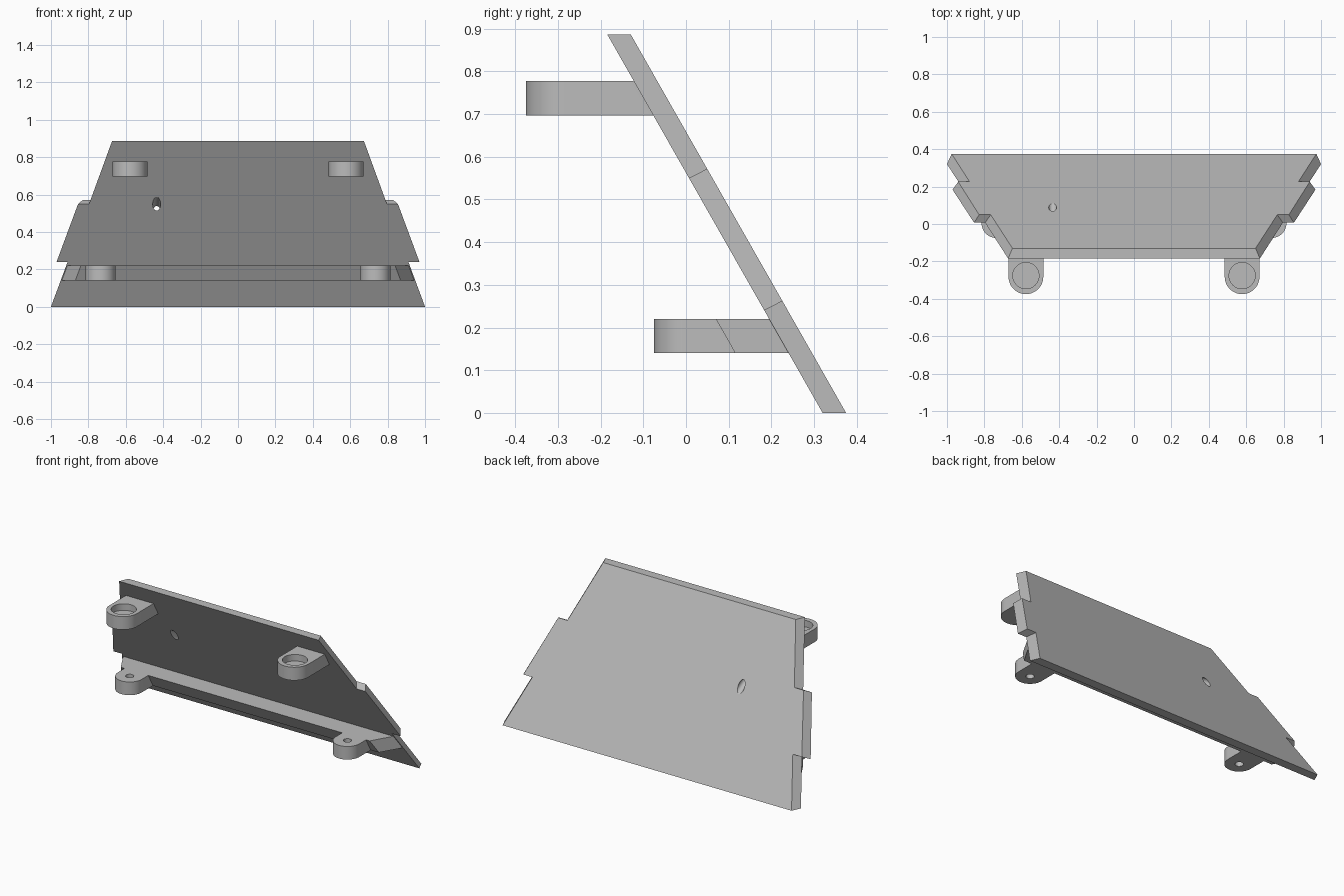
import bpy
import bmesh
from math import cos, sin, pi, radians
from mathutils import Vector

cube = bpy.data.objects.get("Cube")
if cube:
    bpy.data.objects.remove(cube, do_unlink=True)

grey = bpy.data.materials.new("plain grey")
grey.use_nodes = True
colour = (0.5, 0.5, 0.5, 1)
grey.diffuse_color = colour
grey.node_tree.nodes["Principled BSDF"].inputs["Base Color"].default_value = colour

SLOPE = 0.569


def front_y(z):
    """Depth of the leaning panel's front surface at height z."""
    return 0.32 - SLOPE * z


def loft(name, loop_a, loop_b):
    """Solid between two matching closed outlines."""
    bm = bmesh.new()
    a = [bm.verts.new(p) for p in loop_a]
    b = [bm.verts.new(p) for p in loop_b]
    bm.faces.new(a)
    bm.faces.new(b[::-1])
    for i in range(len(a)):
        j = (i + 1) % len(a)
        bm.faces.new((a[i], b[i], b[j], a[j]))
    bmesh.ops.recalc_face_normals(bm, faces=bm.faces)
    mesh = bpy.data.meshes.new(name)
    bm.to_mesh(mesh)
    bm.free()
    mesh.materials.append(grey)
    obj = bpy.data.objects.new(name, mesh)
    bpy.context.collection.objects.link(obj)
    return obj


def select(obj):
    bpy.ops.object.select_all(action="DESELECT")
    obj.select_set(True)
    bpy.context.view_layer.objects.active = obj


def drill(obj, centre, radius, depth, tilt=0):
    """Cut a round hole, then drop the cutter."""
    bpy.ops.mesh.primitive_cylinder_add(vertices=48, radius=radius, depth=depth,
                                        location=centre, rotation=(tilt, 0, 0))
    cutter = bpy.context.object
    cutter.data.materials.append(grey)
    cutter.hide_render = True
    select(obj)
    mod = obj.modifiers.new("hole", "BOOLEAN")
    mod.operation = "DIFFERENCE"
    mod.solver = "EXACT"
    mod.object = cutter
    bpy.ops.object.modifier_apply(modifier=mod.name)
    bpy.data.objects.remove(cutter, do_unlink=True)
    bpy.ops.object.shade_smooth_by_angle(angle=radians(30))


def symmetric(half, offset):
    """Mirror a half outline (x, z) and lay it on the leaning plane."""
    full = half + [(-x, z) for x, z in reversed(half)]
    return [(x, front_y(z) + offset, z) for x, z in full]


# Leaning panel with side tabs and bevelled ends
panel_front = [(1, 0), (0.911, 0.24), (0.97, 0.24),
               (0.855, 0.55), (0.796, 0.55), (0.673, 0.887)]
panel_back = [(0.975, 0), (0.879, 0.262), (0.94, 0.262),
              (0.828, 0.572), (0.766, 0.572), (0.65, 0.887)]
panel = loft("panel", symmetric(panel_front, 0), symmetric(panel_back, 0.055))
drill(panel, Vector((-0.435, front_y(0.515) + 0.02, 0.527)), 0.021, 0.2, radians(60))

# Shelf rib across the lower front
loft("shelf_rib",
     symmetric([(0.945, 0.14), (0.915, 0.22)], 0.005),
     symmetric([(0.87, 0.14), (0.84, 0.22)], -0.125))


def lug(name, x, y, radius, low, high, offset):
    """Round-nosed block whose rear follows the leaning plane."""
    def outline(z):
        arc = [(x + radius * cos(pi + pi * i / 24), y + radius * sin(pi + pi * i / 24), z)
               for i in range(25)]
        rear = front_y(z) + offset
        return arc + [(x + radius, rear, z), (x - radius, rear, z)]
    return loft(name, outline(low), outline(high))


for side, sx in (("left", 1), ("right", -1)):
    # Upper lugs with a shallow round socket
    upper = lug(side + "_upper_lug", sx * 0.578, -0.282, 0.093, 0.697, 0.777, 0.005)
    drill(upper, (sx * 0.578, -0.276, 0.787), 0.07, 0.1)
    # Lower lugs with a small through hole
    lower = lug(side + "_lower_lug", sx * 0.735, 0.005, 0.08, 0.14, 0.22, -0.124)
    drill(lower, (sx * 0.735, 0.005, 0.18), 0.023, 0.3)
